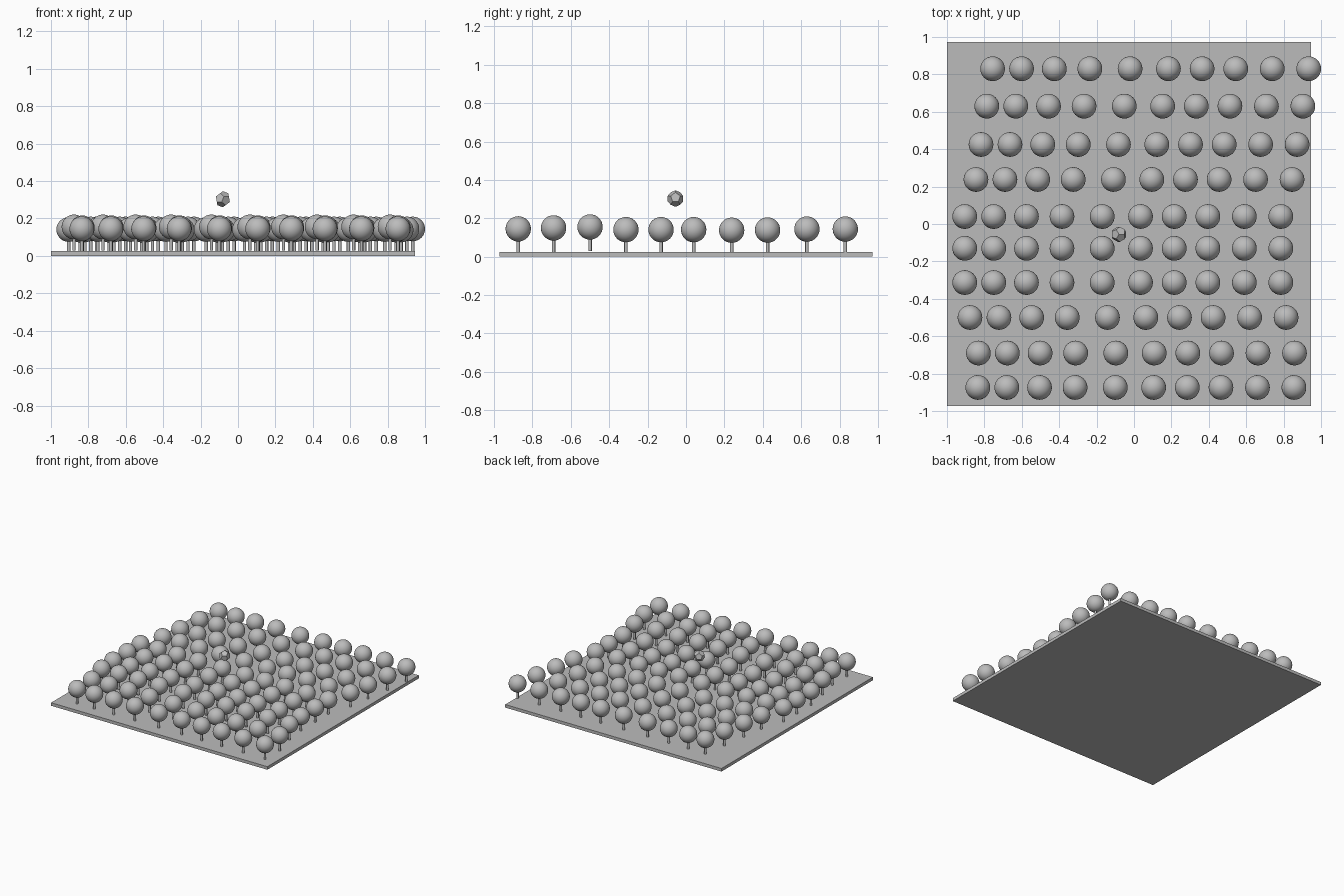
import bpy, bmesh, math
from mathutils import Matrix

cube = bpy.data.objects.get("Cube")
if cube:
    bpy.data.objects.remove(cube, do_unlink=True)

grey = bpy.data.materials.new("plain_grey")
grey.use_nodes = True
colour = (0.5, 0.5, 0.5, 1)
grey.diffuse_color = colour
grey.node_tree.nodes["Principled BSDF"].inputs["Base Color"].default_value = colour


def to_mesh(bm, name):
    mesh = bpy.data.meshes.new(name)
    bm.to_mesh(mesh)
    bm.free()
    mesh.materials.append(grey)
    return mesh


def place(name, mesh, location):
    obj = bpy.data.objects.new(name, mesh)
    obj.location = location
    bpy.context.collection.objects.link(obj)
    return obj


# Thin ground slab
bm = bmesh.new()
bmesh.ops.create_cube(bm, size=1, matrix=Matrix.Diagonal((1.945, 1.945, 0.025, 1)))
place("ground_slab", to_mesh(bm, "ground_slab"), (-0.0275, 0, 0.0125))

# Shared tree: smooth round crown on a slim trunk, origin at the crown centre
bm = bmesh.new()
bmesh.ops.create_uvsphere(bm, u_segments=32, v_segments=16, radius=0.066)
for face in bm.faces:
    face.smooth = True
crown = to_mesh(bm, "crown")

bm = bmesh.new()
bmesh.ops.create_cone(bm, cap_ends=True, segments=12, radius1=0.009, radius2=0.009,
                      depth=0.08, matrix=Matrix.Translation((0, 0, -0.085)))
for face in bm.faces:
    face.smooth = len(face.verts) == 4
trunk = to_mesh(bm, "trunk")

# Rows as (first x, y, crown height); every row repeats the same column spacing
rows = [(-0.835, -0.874, 0.145), (-0.832, -0.69, 0.15), (-0.877, -0.50, 0.155),
        (-0.905, -0.313, 0.141), (-0.905, -0.13, 0.141), (-0.905, 0.04, 0.141),
        (-0.845, 0.238, 0.138), (-0.818, 0.425, 0.139), (-0.787, 0.63, 0.144),
        (-0.756, 0.83, 0.144)]
columns = [0, 0.155, 0.33, 0.52, 0.735, 0.94, 1.12, 1.30, 1.495, 1.69]

for r, (x, y, z) in enumerate(rows, 1):
    for c, step in enumerate(columns, 1):
        place(f"tree_crown_{r}_{c}", crown, (x + step, y, z))
        place(f"tree_trunk_{r}_{c}", trunk, (x + step, y, z))

# Floating twelve-sided ball: the dual of an icosahedron
source = bmesh.new()
bmesh.ops.create_icosphere(source, subdivisions=1, radius=1)
bm = bmesh.new()
for face in source.faces:
    bm.verts.new(face.calc_center_median().normalized() * 0.043)
source.free()
bmesh.ops.convex_hull(bm, input=bm.verts)
bmesh.ops.dissolve_limit(bm, angle_limit=math.radians(5), verts=bm.verts, edges=bm.edges)
ball = place("floating_ball", to_mesh(bm, "floating_ball"), (-0.081, -0.055, 0.303))
ball.rotation_euler = (0, math.radians(80), 0)
